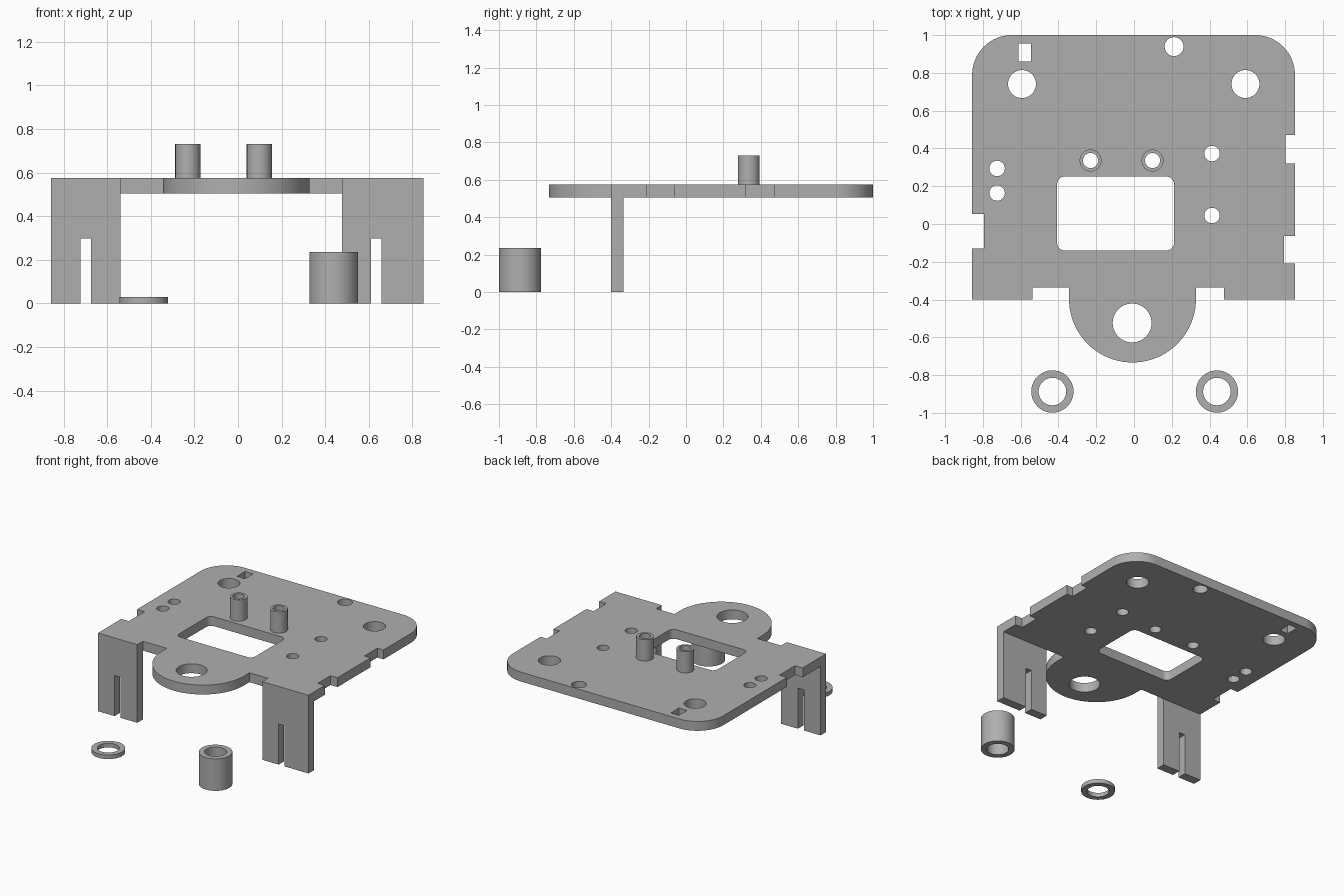
import bpy, bmesh, math
from mathutils import Matrix

if "Cube" in bpy.data.objects:
    bpy.data.objects.remove(bpy.data.objects["Cube"])

grey = bpy.data.materials.new("plain grey")
grey.diffuse_color = (0.43, 0.43, 0.43, 1)
grey.use_nodes = True
grey.node_tree.nodes["Principled BSDF"].inputs["Base Color"].default_value = grey.diffuse_color


def arc(cx, cy, r, a0, a1, n):
    """Points on an arc, angles in degrees."""
    return [(cx + r * math.cos(math.radians(a0 + (a1 - a0) * i / n)),
             cy + r * math.sin(math.radians(a0 + (a1 - a0) * i / n)))
            for i in range(n + 1)]


def circle(cx, cy, r, n=48):
    return arc(cx, cy, r, 0, 360, n)[:-1]


def rect(x0, y0, x1, y1, r=0):
    if not r:
        return [(x0, y0), (x1, y0), (x1, y1), (x0, y1)]
    return (arc(x1 - r, y1 - r, r, 0, 90, 8) + arc(x0 + r, y1 - r, r, 90, 180, 8)
            + arc(x0 + r, y0 + r, r, 180, 270, 8) + arc(x1 - r, y0 + r, r, 270, 360, 8))


def prism(name, loops, z0, z1, turn=None):
    """Extrude an outline (first loop) with holes (other loops) from z0 to z1."""
    curve = bpy.data.curves.new(name, 'CURVE')
    curve.dimensions = '2D'
    curve.fill_mode = 'BOTH'
    curve.extrude = (z1 - z0) / 2
    for loop in loops:
        spline = curve.splines.new('POLY')
        spline.points.add(len(loop) - 1)
        for p, (x, y) in zip(spline.points, loop):
            p.co = (x, y, 0, 1)
        spline.use_cyclic_u = True
    helper = bpy.data.objects.new(name + "_outline", curve)
    bpy.context.collection.objects.link(helper)
    deps = bpy.context.evaluated_depsgraph_get()
    mesh = bpy.data.meshes.new_from_object(helper.evaluated_get(deps))
    bpy.data.objects.remove(helper)

    bm = bmesh.new()
    bm.from_mesh(mesh)
    bmesh.ops.remove_doubles(bm, verts=bm.verts, dist=1e-5)
    bmesh.ops.translate(bm, verts=bm.verts, vec=(0, 0, (z0 + z1) / 2))
    if turn:
        bmesh.ops.transform(bm, matrix=turn, verts=bm.verts)
    bmesh.ops.recalc_face_normals(bm, faces=bm.faces)
    bm.to_mesh(mesh)
    bm.free()
    mesh.materials.clear()
    mesh.materials.append(grey)
    obj = bpy.data.objects.new(name, mesh)
    bpy.context.collection.objects.link(obj)
    bpy.ops.object.select_all(action='DESELECT')
    obj.select_set(True)
    bpy.context.view_layer.objects.active = obj
    bpy.ops.object.shade_smooth_by_angle(angle=math.radians(30))
    return obj


L, R, BOTTOM, TOP = -0.857, 0.852, 0.505, 0.574
FRONT, BACK = -0.40, -0.335
posts = [(-0.23, 0.336), (0.098, 0.336)]

# Plate outline: round front lobe, side notches, rounded rear corners
outline = [(L, BACK), (-0.344, BACK)]
outline += arc(-0.008, -0.397, 0.336, 180, 360, 40)
outline += [(0.328, BACK), (R, BACK), (R, -0.21), (0.795, -0.21), (0.795, -0.063),
            (R, -0.063), (R, 0.32), (0.802, 0.32), (0.802, 0.47), (R, 0.47)]
outline += arc(R - 0.21, 0.79, 0.21, 0, 90, 16)
outline += arc(L + 0.21, 0.79, 0.21, 90, 180, 16)
outline += [(L, 0.053), (-0.795, 0.053), (-0.795, -0.13), (L, -0.13)]

# Plate openings: window, slot and round holes
holes = [rect(-0.407, -0.14, 0.212, 0.251, 0.04), rect(-0.611, 0.86, -0.545, 0.955)]
for x, y, r in [(-0.01, -0.524, 0.103), (-0.593, 0.741, 0.074), (0.59, 0.741, 0.074),
                (0.212, 0.939, 0.05), (0.413, 0.373, 0.041), (0.413, 0.045, 0.041),
                (-0.725, 0.294, 0.041), (-0.725, 0.164, 0.041)]:
    holes.append(circle(x, y, r))
holes += [circle(x, y, 0.04) for x, y in posts]
prism("plate", [outline] + holes, BOTTOM, TOP)

# Slotted front legs, drawn upright and extruded along y
upright = Matrix.Rotation(math.radians(90), 4, 'X')
for name, x0, x1, s0, s1 in [("left_leg", L, -0.538, -0.722, -0.674),
                             ("right_leg", 0.477, R, 0.61, 0.658)]:
    profile = [(x0, 0), (s0, 0), (s0, 0.298), (s1, 0.298), (s1, 0), (x1, 0),
               (x1, TOP), (x0, TOP)]
    prism(name, [profile], -BACK, -FRONT, upright)

# Hollow posts on the plate
for name, (x, y) in zip(("left_post", "right_post"), posts):
    prism(name, [circle(x, y, 0.058), circle(x, y, 0.04)], TOP, 0.73)

# Loose washer and spacer in front
for name, x, h in [("washer", -0.432, 0.03), ("spacer", 0.439, 0.235)]:
    prism(name, [circle(x, -0.887, 0.112), circle(x, -0.887, 0.073)], 0, h)
